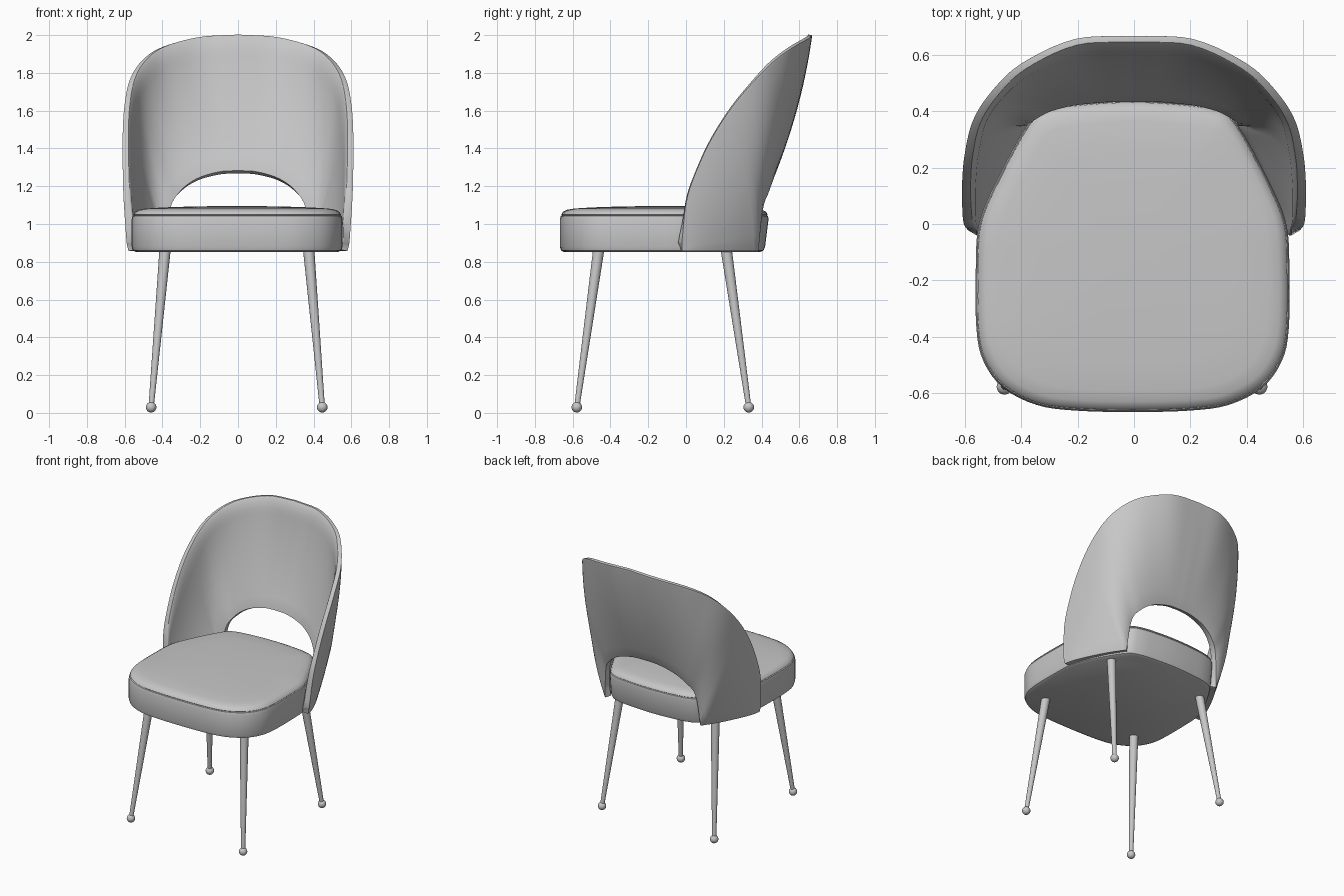
import bpy, bmesh, math
from mathutils import Vector

if "Cube" in bpy.data.objects:
    bpy.data.objects.remove(bpy.data.objects["Cube"])

grey = bpy.data.materials.new("soft grey")
grey.diffuse_color = (0.57, 0.57, 0.57, 1)
grey.use_nodes = True
grey.node_tree.nodes["Principled BSDF"].inputs["Base Color"].default_value = grey.diffuse_color


def spline(points, n, closed=False):
    """Catmull-Rom samples through the points, n per interval."""
    p = [Vector(q) for q in points]
    if closed:
        p = [p[-1]] + p + [p[0], p[1]]
    else:
        p = [2 * p[0] - p[1]] + p + [2 * p[-1] - p[-2]]
    out = []
    for i in range(1, len(p) - 2):
        a, b, c, d = p[i - 1:i + 3]
        for k in range(n):
            t = k / n
            out.append(0.5 * (2 * b + (c - a) * t + (2 * a - 5 * b + 4 * c - d) * t * t
                              + (3 * b - a - 3 * c + d) * t ** 3))
    return out if closed else out + [p[-2]]


def loft(name, rings, closed=True, caps=True):
    """Skin a list of equal-length point rings."""
    bm = bmesh.new()
    rows = [[bm.verts.new(v) for v in r] for r in rings]
    n = len(rows[0])
    for a, b in zip(rows, rows[1:]):
        for i in range(n if closed else n - 1):
            j = (i + 1) % n
            bm.faces.new((a[i], a[j], b[j], b[i]))
    if caps:
        bm.faces.new(rows[0][::-1])
        bm.faces.new(rows[-1])
    bmesh.ops.recalc_face_normals(bm, faces=bm.faces)
    me = bpy.data.meshes.new(name)
    bm.to_mesh(me)
    bm.free()
    ob = bpy.data.objects.new(name, me)
    bpy.context.collection.objects.link(ob)
    me.materials.append(grey)
    return ob


def smooth(ob, angle=40):
    bpy.ops.object.select_all(action='DESELECT')
    ob.select_set(True)
    bpy.context.view_layer.objects.active = ob
    bpy.ops.object.shade_smooth_by_angle(angle=math.radians(angle))


# Seat: rounded plan outline, stacked rings with a seam groove and domed top
half = [(0, -0.668), (0.2, -0.663), (0.34, -0.643), (0.46, -0.582), (0.53, -0.487), (0.555, -0.37),
        (0.557, -0.15), (0.546, 0), (0.49, 0.14), (0.37, 0.36), (0.29, 0.413), (0.15, 0.433), (0, 0.44)]
outline = spline([(x, y, 0) for x, y in half + [(-x, y) for x, y in half[-2:0:-1]]], 4, True)
mid = Vector((0, -0.11, 0))
levels = [(0.022, 0.852), (0.006, 0.86), (0.0, 0.88), (0, 1.025), (0.005, 1.043), (0.012, 1.046),
          (0.008, 1.05), (0.016, 1.064), (0.036, 1.075), (0.075, 1.082), (0.17, 1.088),
          (0.32, 1.093), (0.47, 1.095)]


def seat_point(p, inset, z):
    q = mid + (p - mid) * (1 - inset / 0.55)
    # the rear face leans forward toward the bottom
    lean = 0.025 * max(0, 1.05 - z) / 0.2 * min(1, max(0, (p.y - 0.2) / 0.2))
    return Vector((q.x - 0.005, q.y - lean, z))


smooth(loft("seat", [[seat_point(p, d, z) for p in outline] for d, z in levels]))

# Backrest: curved sheet between the outer rim and the lower edge with its arched opening
rim = spline([(0, 0.668, 2.0), (0.21, 0.657, 1.986), (0.40, 0.57, 1.937), (0.505, 0.472, 1.868),
              (0.572, 0.368, 1.765), (0.602, 0.245, 1.62), (0.611, 0.135, 1.45), (0.61, 0.055, 1.28),
              (0.605, 0.002, 1.12), (0.59, -0.022, 0.9)], 5)
arch = spline([(0, 0.475, 1.268), (0.1, 0.472, 1.262), (0.22, 0.46, 1.228), (0.31, 0.437, 1.165),
               (0.362, 0.408, 1.08), (0.386, 0.383, 0.857)], 5)
foot = spline([(0.386, 0.383, 0.857), (0.457, 0.275, 0.857), (0.52, 0.155, 0.857),
               (0.565, 0.05, 0.857), (0.58, -0.02, 0.857)], 5)
edge = arch[:-1] + foot
rows, steps = [], 14
for k in range(steps + 1):
    t = 1 - (1 - k / steps) ** 1.5
    row = []
    for i, (a, b) in enumerate(zip(edge, rim)):
        s = i / (len(rim) - 1)
        bulge = 4 * t * (1 - t)
        corner = 0.028 * math.sin(math.pi * s) ** 2
        row.append(a.lerp(b, t) + bulge * Vector((corner, corner + 0.024 * (1 - s) ** 2, 0)))
    rows.append([Vector((-p.x, p.y, p.z)) for p in row[:0:-1]] + row)
back = loft("backrest", rows, closed=False, caps=False)
# make the normals face outward so the thickness grows inward
centre_face = min(back.data.polygons, key=lambda f: abs(f.center.x) + abs(f.center.z - 1.6))
if centre_face.normal.y < 0:
    back.data.flip_normals()
# padding thins out toward the rim, mostly at the top
padding = back.vertex_groups.new(name="padding")
width = len(rows[0])
for k in range(steps + 1):
    thin = {steps: 0.5, steps - 1: 0.32, steps - 2: 0.13}.get(k, 0.0)
    for c in range(width):
        s = abs(c - width // 2) / (width // 2)
        padding.add([k * width + c], 1 - thin * (1 - 0.7 * s), 'REPLACE')
thick = back.modifiers.new("thickness", 'SOLIDIFY')
thick.thickness, thick.offset, thick.vertex_group = 0.042, -1, "padding"
rounding = back.modifiers.new("rounded edge", 'BEVEL')
rounding.width, rounding.segments, rounding.limit_method = 0.01, 3, 'ANGLE'
rounding.angle_limit = math.radians(50)
smooth(back, 60)


# Legs: splayed tapered rods, each ending in a small ball
def leg(name, top, foot_pos):
    rings = [[Vector(c) + Vector((r * math.cos(a), r * math.sin(a), 0))
              for a in (2 * math.pi * i / 20 for i in range(20))]
             for c, r in ((foot_pos, 0.014), (top, 0.03))]
    smooth(loft(name, rings))
    bpy.ops.mesh.primitive_uv_sphere_add(segments=20, ring_count=12, radius=0.028, location=foot_pos)
    ball = bpy.context.object
    ball.name = name + "_ball"
    ball.data.materials.append(grey)
    smooth(ball, 60)


for side, sx in (("left", -1), ("right", 1)):
    top_x, foot_x = sx * 0.38 - 0.006, sx * 0.453 - 0.007
    leg("front_leg_" + side, (top_x, -0.462, 0.865), (foot_x, -0.578, 0.03))
    leg("back_leg_" + side, (top_x, 0.213, 0.865), (foot_x, 0.332, 0.03))
